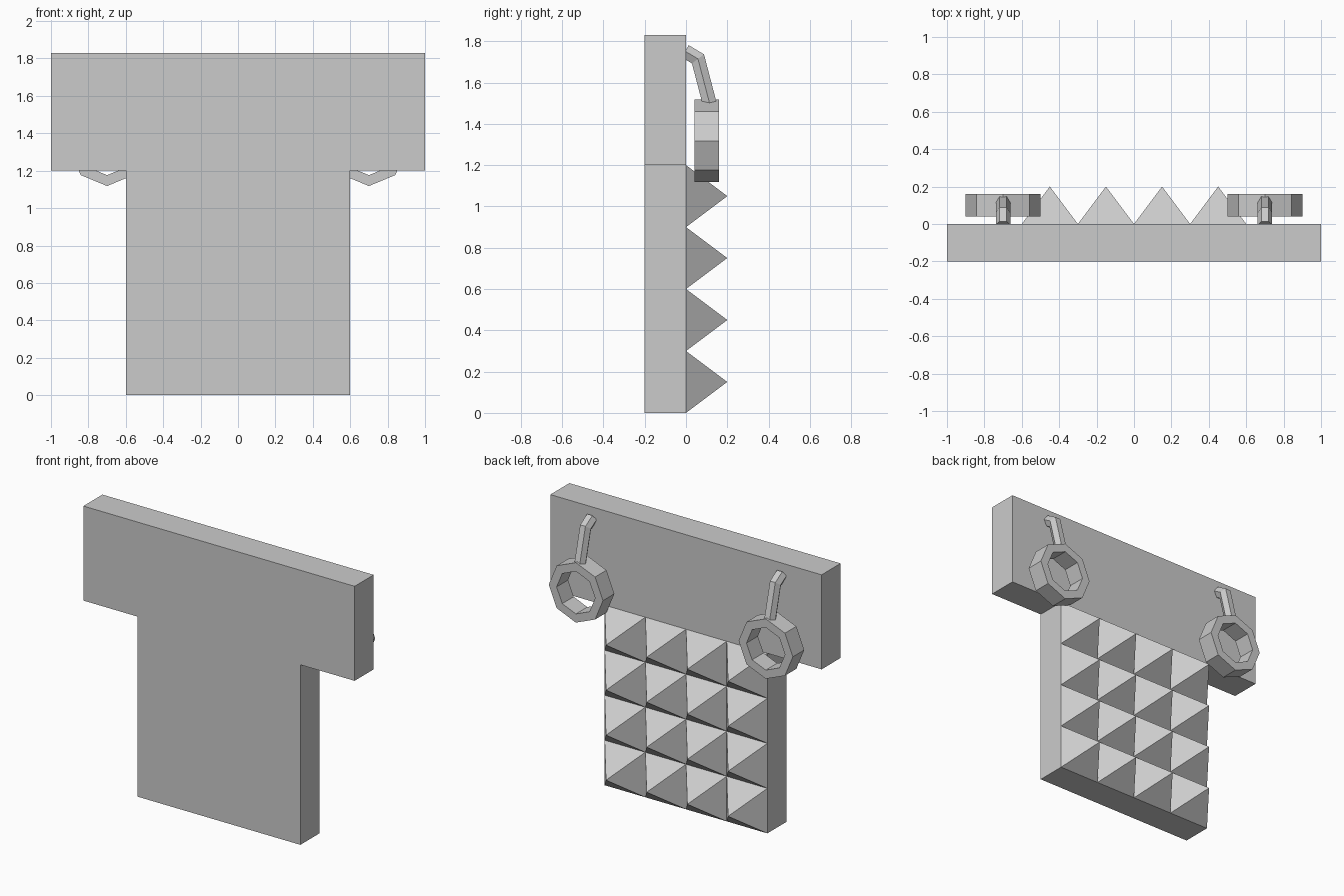
import bpy, bmesh
from math import sin, cos, pi
from mathutils import Vector

if "Cube" in bpy.data.objects:
    bpy.data.objects.remove(bpy.data.objects["Cube"])


def make(name, verts, faces, mirror=False):
    mesh = bpy.data.meshes.new(name)
    mesh.from_pydata(verts, [], faces)
    bm = bmesh.new()
    bm.from_mesh(mesh)
    bmesh.ops.recalc_face_normals(bm, faces=bm.faces)
    bm.to_mesh(mesh)
    bm.free()
    obj = bpy.data.objects.new(name, mesh)
    bpy.context.collection.objects.link(obj)
    if mirror:
        obj.modifiers.new("Mirror", 'MIRROR').use_mirror_merge = False
    return obj


def bridge(rings, n, closed=False):
    # quads between consecutive rings of n vertices
    count = rings if closed else rings - 1
    return [(r * n + i, r * n + (i + 1) % n,
             (r + 1) % rings * n + (i + 1) % n, (r + 1) % rings * n + i)
            for r in range(count) for i in range(n)]


# T-shaped plate
profile = [(-0.6, 0), (0.6, 0), (0.6, 1.2), (1, 1.2),
           (1, 1.83), (-1, 1.83), (-1, 1.2), (-0.6, 1.2)]
n = len(profile)
verts = [(x, y, z) for y in (-0.2, 0) for x, z in profile]
make("t_plate", verts, bridge(2, n) + [tuple(range(n)), tuple(range(n, 2 * n))])

# Grid of pyramid studs on the back of the stem
verts, faces = [], []
for row in range(4):
    for col in range(4):
        x, z, b = -0.45 + col * 0.3, 0.15 + row * 0.3, len(verts)
        verts += [(x - .15, 0, z - .15), (x + .15, 0, z - .15),
                  (x + .15, 0, z + .15), (x - .15, 0, z + .15), (x, 0.2, z)]
        faces += [(b + (i + 1) % 4, b + i, b + 4) for i in range(4)]
studs = make("pyramid_studs", verts, faces)
# open shells: make sure every face points outward (+y)
for p in studs.data.polygons:
    if p.normal.y < 0:
        p.flip()

# Octagonal rings
section = [(0.2, 0.04), (0.2, 0.16), (0.142, 0.16), (0.142, 0.04)]
verts = [(0.7 + r * cos(i * pi / 4), y, 1.318 + r * sin(i * pi / 4))
         for r, y in section for i in range(8)]
make("rings", verts, bridge(4, 8, closed=True), mirror=True)

# Bent six-sided hangers from the plate to the rings
path = [Vector(p) for p in ((0.7, -0.004, 1.752), (0.7, 0.058, 1.715), (0.7, 0.118, 1.485))]
d1, d2 = (path[1] - path[0]).normalized(), (path[2] - path[1]).normalized()
bend = (d1 + d2).normalized()
verts = []
for p, d, stretch in zip(path, (d1, bend, d2), (1, 1 / bend.dot(d1), 1)):
    side = Vector((1, 0, 0))
    up = side.cross(d) * stretch
    verts += [p + 0.039 * (cos(a * pi / 3) * side + sin(a * pi / 3) * up) for a in range(6)]
make("hangers", verts, bridge(3, 6) + [tuple(range(6)), tuple(range(12, 18))], mirror=True)
